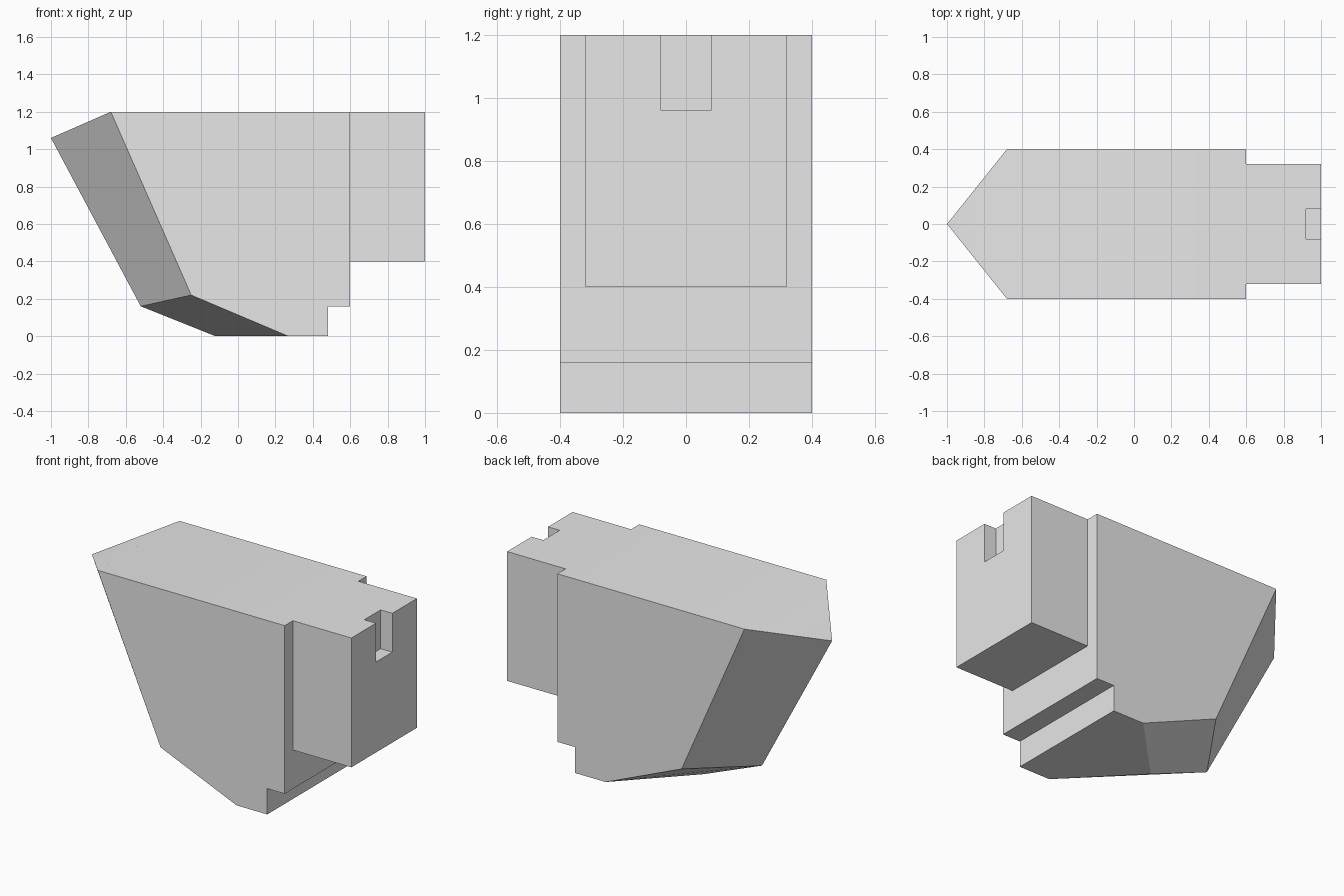
import bpy
import bmesh

cube = bpy.data.objects.get("Cube")
if cube:
    bpy.data.objects.remove(cube, do_unlink=True)

# Single plain grey
grey = bpy.data.materials.new("plain_grey")
grey.use_nodes = True
grey.diffuse_color = (0.8, 0.8, 0.8, 1)
grey.node_tree.nodes["Principled BSDF"].inputs["Base Color"].default_value = (0.8, 0.8, 0.8, 1)


def finish(name, bm):
    """Turn a bmesh into a shaded, coloured object."""
    bmesh.ops.recalc_face_normals(bm, faces=bm.faces[:])
    mesh = bpy.data.meshes.new(name)
    bm.to_mesh(mesh)
    bm.free()
    obj = bpy.data.objects.new(name, mesh)
    bpy.context.collection.objects.link(obj)
    mesh.materials.append(grey)
    bpy.ops.object.select_all(action='DESELECT')
    obj.select_set(True)
    bpy.context.view_layer.objects.active = obj
    bpy.ops.object.shade_smooth_by_angle(angle=0.5236)
    return obj


# Hull: side profile on both flanks, joined to a pointed centre stem
side = [(-0.68, 1.2), (-0.25, 0.22), (0.27, 0), (0.48, 0),
        (0.48, 0.16), (0.6, 0.16), (0.6, 1.2)]
stem = [(-1, 1.06), (-0.52, 0.16), (-0.12, 0)]
bm = bmesh.new()
R, L = ([bm.verts.new((x, y, z)) for x, z in side] for y in (-0.4, 0.4))
C = [bm.verts.new((x, 0, z)) for x, z in stem]
for flank in (R, L):
    bm.faces.new(flank)
    for i in range(2):                                   # bow and forefoot
        bm.faces.new((C[i], C[i + 1], flank[i + 1], flank[i]))
bm.faces.new((C[0], R[0], L[0]))                         # sloping bow deck
bm.faces.new((C[2], R[2], R[3], L[3], L[2]))             # flat bottom
for i in range(3, 7):                                    # stepped back and top
    j = (i + 1) % 7
    bm.faces.new((R[i], R[j], L[j], L[i]))
finish("hull", bm)

# Rear block: plan outline with a notch, plus a lower solid part
def prism(bm, outline, z0, z1):
    base = bm.faces.new([bm.verts.new((x, y, z0)) for x, y in outline])
    top = bmesh.ops.extrude_face_region(bm, geom=[base], use_keep_orig=True)
    verts = [v for v in top["geom"] if isinstance(v, bmesh.types.BMVert)]
    bmesh.ops.translate(bm, verts=verts, vec=(0, 0, z1 - z0))


block_plan = [(0.6, -0.32), (1, -0.32), (1, 0.32), (0.6, 0.32)]
notch_plan = [(0.6, -0.32), (1, -0.32), (1, -0.08), (0.92, -0.08),
              (0.92, 0.08), (1, 0.08), (1, 0.32), (0.6, 0.32)]
for name, plan, z0, z1 in (("rear_block_lower", block_plan, 0.4, 0.96),
                           ("rear_block_notched_top", notch_plan, 0.96, 1.2)):
    bm = bmesh.new()
    prism(bm, plan, z0, z1)
    finish(name, bm)
